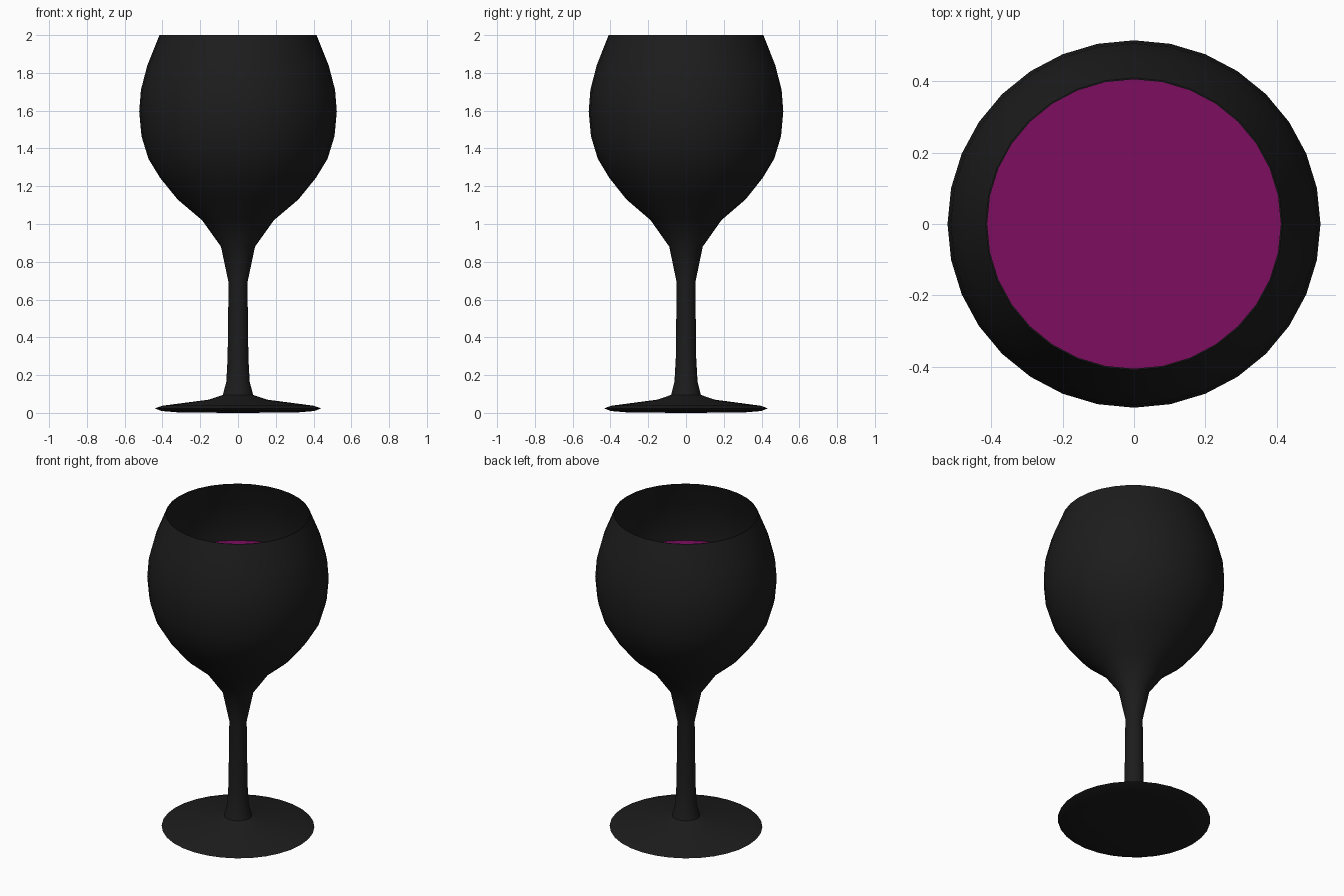
import bpy, bmesh, math

if "Cube" in bpy.data.objects:
    bpy.data.objects.remove(bpy.data.objects["Cube"])

SEGMENTS = 32
Y_SCALE = 0.985  # the plan is very slightly oval


def material(name, colour):
    mat = bpy.data.materials.new(name)
    mat.diffuse_color = colour
    mat.use_nodes = True
    mat.node_tree.nodes["Principled BSDF"].inputs["Base Color"].default_value = mat.diffuse_color
    return mat


def lathe(name, profile, mat):
    """Spin an (r, z) profile around z; points with r = 0 become poles."""
    bm = bmesh.new()
    rings = []
    for r, z in profile:
        if r == 0:
            rings.append([bm.verts.new((0, 0, z))] * SEGMENTS)
        else:
            rings.append([bm.verts.new((r * math.cos(a), r * math.sin(a) * Y_SCALE, z))
                          for a in (2 * math.pi * i / SEGMENTS for i in range(SEGMENTS))])
    for low, high in zip(rings, rings[1:]):
        for i in range(SEGMENTS):
            j = (i + 1) % SEGMENTS
            corners = dict.fromkeys((low[i], low[j], high[j], high[i]))
            bm.faces.new(list(corners))
    bmesh.ops.recalc_face_normals(bm, faces=bm.faces)
    mesh = bpy.data.meshes.new(name)
    bm.to_mesh(mesh)
    bm.free()
    mesh.materials.append(mat)
    obj = bpy.data.objects.new(name, mesh)
    bpy.context.collection.objects.link(obj)
    bpy.ops.object.select_all(action='DESELECT')
    obj.select_set(True)
    bpy.context.view_layer.objects.active = obj
    bpy.ops.object.shade_smooth_by_angle(angle=math.radians(50))
    return obj


black = material("black_glass", (0.012, 0.012, 0.012, 1))
purple = material("purple_wine", (0.2, 0.004, 0.115, 1))

# Foot and stem, from the underside centre upwards
foot_stem = [(0, 0), (0.31, 0.002), (0.405, 0.01), (0.44, 0.024), (0.40, 0.038),
             (0.155, 0.07), (0.08, 0.095), (0.062, 0.165), (0.055, 0.29),
             (0.05, 0.69), (0.09, 0.88)]
# Bowl, outside wall up to the rim
bowl = [(0.19, 1.02), (0.32, 1.13), (0.413, 1.245), (0.474, 1.345), (0.511, 1.465),
        (0.523, 1.595), (0.514, 1.71), (0.48, 1.84), (0.416, 2.0)]


def inset(points, d):
    return [(r - d, z) for r, z in points]


# Glass: outer wall, rim, thin inner wall and bowl floor
inner = inset(bowl, 0.004)
lathe("wine_glass", foot_stem + bowl + inner[::-1] + [(0.085, 0.89), (0, 0.885)], black)

# Wine filling the bowl to its widest point
wine = inset(bowl[:6], 0.008)
lathe("wine", [(0, 0.895), (0.078, 0.9)] + wine + [(0, wine[-1][1])], purple)
